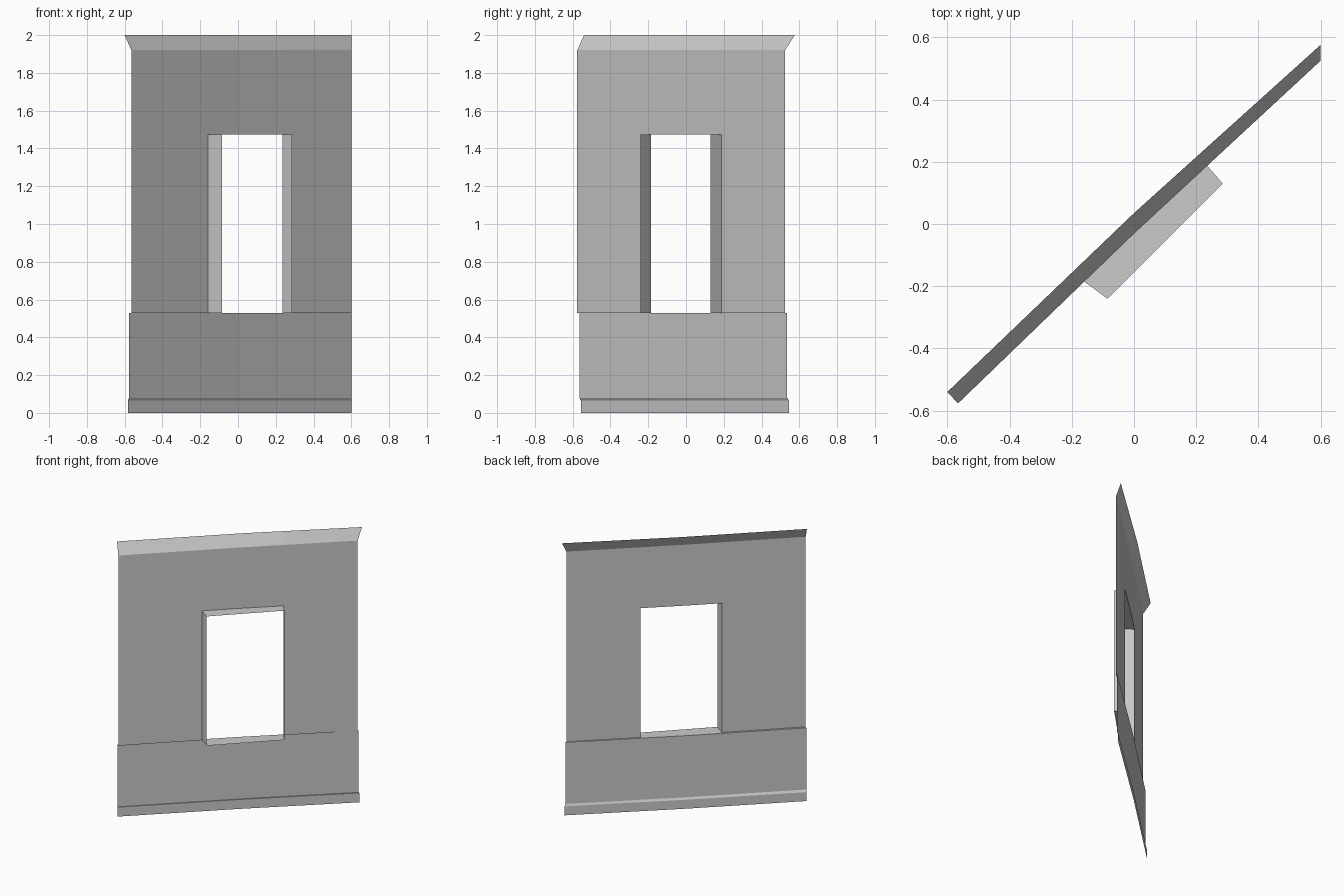
import bpy
from mathutils import Vector

if "Cube" in bpy.data.objects:
    bpy.data.objects.remove(bpy.data.objects["Cube"])


def make_object(name, verts, faces):
    mesh = bpy.data.meshes.new(name)
    mesh.from_pydata(verts, [], faces)
    mesh.update()
    obj = bpy.data.objects.new(name, mesh)
    bpy.context.collection.objects.link(obj)
    return obj


def columns(plan):
    """Left end, window left, centre bend, window right, right end."""
    left, mid, right = (Vector(p) for p in plan)
    return [left, left.lerp(mid, 0.717), mid, mid.lerp(right, 0.392), right]


# Plan lines of the slightly bent diagonal wall at each setback
base = [(-0.583, -0.557), (0, -0.003), (0.6, 0.545)]
dado = [(-0.577, -0.565), (0, -0.014), (0.6, 0.536)]
upper = [(-0.565, -0.576), (0, -0.031), (0.6, 0.525)]
coping = [(-0.6, -0.54), (0, 0.035), (0.6, 0.576)]

SILL, HEAD = 0.53, 1.475


def loft(name, rows, window_row=None):
    verts = [(p.x, p.y, z) for z, plan in rows for p in columns(plan)]
    faces = []
    for r in range(len(rows) - 1):
        for c in range(4):
            if r == window_row and c in (1, 2):
                continue
            a = r * 5 + c
            faces.append((a, a + 1, a + 6, a + 5))
    return make_object(name, verts, faces)


# Wall sheet: skirting, dado, upper wall with opening, slanted top
loft("wall_panel", [(0, base), (0.065, base), (0.08, dado), (SILL, dado),
                    (SILL, upper), (HEAD, upper), (1.92, upper), (2.0, coping)],
     window_row=4)

# Window reveal: open tube projecting from the front of the wall
back = columns(upper)[1:4]
front = [Vector((-0.085, -0.24)), Vector((0.1, -0.055)), Vector((0.285, 0.13))]


def ring(pts):
    return [(p.x, p.y, SILL) for p in pts] + [(p.x, p.y, HEAD) for p in reversed(pts)]


make_object("window_reveal", ring(back) + ring(front),
            [(i, i + 6, (i + 1) % 6 + 6, (i + 1) % 6) for i in range(6)])
